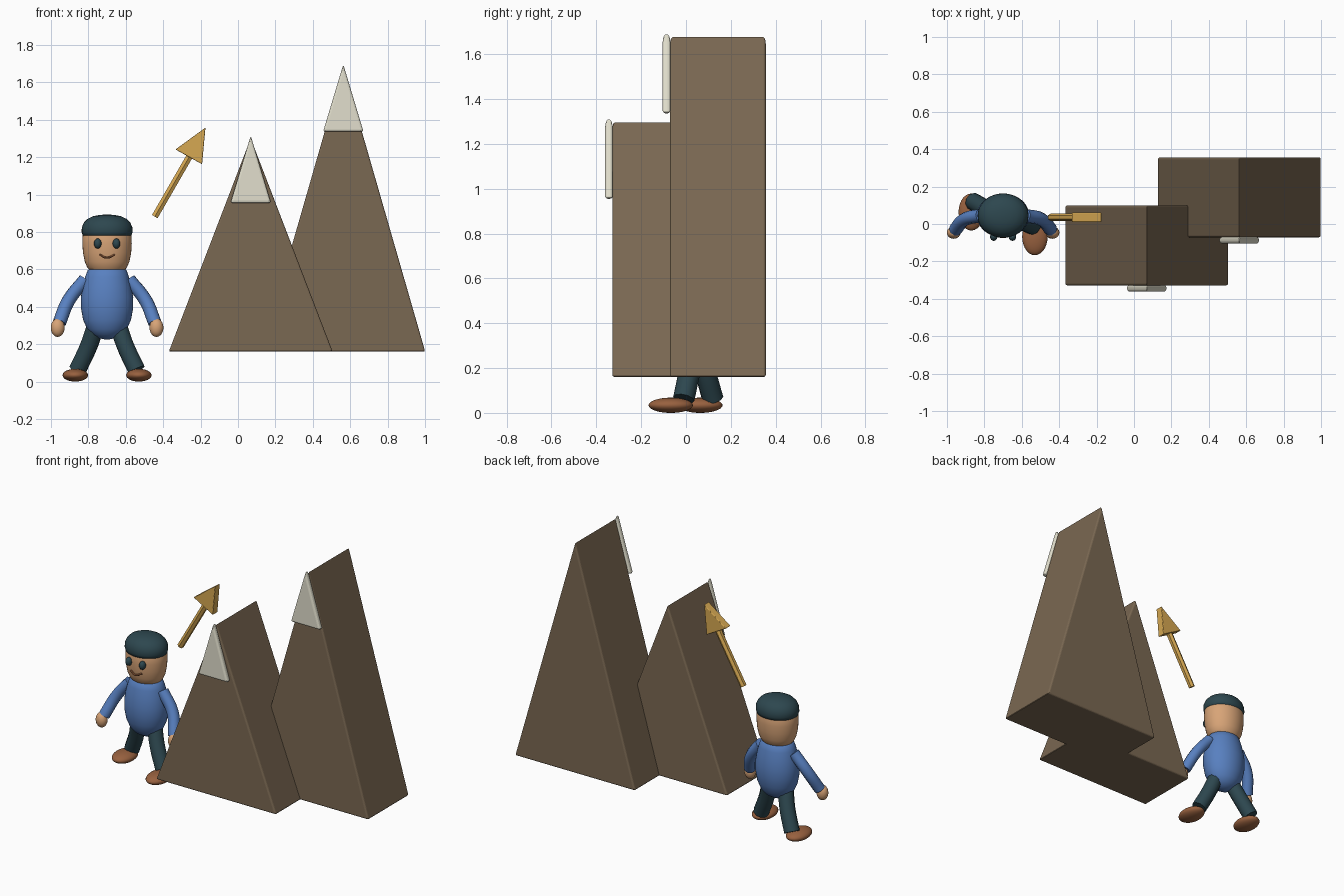
import bpy, bmesh, math
from mathutils import Vector

if "Cube" in bpy.data.objects:
    bpy.data.objects.remove(bpy.data.objects["Cube"])


def material(name, rgb):
    lin = [((c / 255 + 0.055) / 1.055) ** 2.4 for c in rgb]
    m = bpy.data.materials.new(name)
    m.use_nodes = True
    m.diffuse_color = (*lin, 1)
    m.node_tree.nodes["Principled BSDF"].inputs["Base Color"].default_value = (*lin, 1)
    return m


ROCK = material("rock brown", (122, 104, 82))
SNOW = material("snow white", (226, 223, 205))
BLUE = material("shirt blue", (88, 128, 192))
SKIN = material("skin tan", (216, 164, 119))
TEAL = material("dark teal", (45, 71, 79))
SHOE = material("shoe brown", (152, 97, 63))
GOLD = material("arrow gold", (214, 168, 82))


def finish(name, mesh, mat, smooth=40):
    obj = bpy.data.objects.new(name, mesh)
    bpy.context.collection.objects.link(obj)
    mesh.materials.clear()
    mesh.materials.append(mat)
    bpy.ops.object.select_all(action="DESELECT")
    obj.select_set(True)
    bpy.context.view_layer.objects.active = obj
    if smooth:
        bpy.ops.object.shade_smooth_by_angle(angle=math.radians(smooth))
    return obj


def from_bmesh(name, bm, mat, smooth=40):
    bmesh.ops.recalc_face_normals(bm, faces=bm.faces)
    mesh = bpy.data.meshes.new(name)
    bm.to_mesh(mesh)
    bm.free()
    return finish(name, mesh, mat, smooth)


def prism(name, outline, y0, y1, mat, bevel):
    """Outline of (x, z) points extruded along y with rounded edges."""
    bm = bmesh.new()
    face = bm.faces.new([bm.verts.new((x, y0, z)) for x, z in outline])
    ext = bmesh.ops.extrude_face_region(bm, geom=[face])
    moved = [v for v in ext["geom"] if isinstance(v, bmesh.types.BMVert)]
    bmesh.ops.translate(bm, verts=moved, vec=(0, y1 - y0, 0))
    obj = from_bmesh(name, bm, mat, 0)
    mod = obj.modifiers.new("rounded edges", "BEVEL")
    mod.width, mod.segments = bevel, 3
    return obj


def lathe(name, profile, centre, depth, mat, sides=40):
    """Elliptical rings from (z, radius) pairs, squashed in y by depth."""
    bm = bmesh.new()
    rings = []
    for z, r in profile:
        rings.append([bm.verts.new((centre[0] + r * math.cos(a), centre[1] + r * depth * math.sin(a), z))
                      for a in (math.tau * i / sides for i in range(sides))])
    for low, high in zip(rings, rings[1:]):
        for i in range(sides):
            j = (i + 1) % sides
            bm.faces.new((low[i], low[j], high[j], high[i]))
    bm.faces.new(rings[0])
    bm.faces.new(rings[-1])
    return from_bmesh(name, bm, mat, 50)


def ellipsoid(name, centre, radii, mat):
    bm = bmesh.new()
    bmesh.ops.create_uvsphere(bm, u_segments=28, v_segments=16, radius=1)
    bmesh.ops.scale(bm, verts=bm.verts, vec=radii)
    bmesh.ops.translate(bm, verts=bm.verts, vec=centre)
    return from_bmesh(name, bm, mat)


def tube(name, points, radius, mat, sides=20):
    """Smooth round tube through the points, with flat ends."""
    curve = bpy.data.curves.new(name + " path", "CURVE")
    curve.dimensions = "3D"
    curve.bevel_depth = radius
    curve.bevel_resolution = sides // 4 - 2
    curve.use_fill_caps = True
    spline = curve.splines.new("BEZIER")
    spline.bezier_points.add(len(points) - 1)
    for bp, p in zip(spline.bezier_points, points):
        bp.co = p
        bp.handle_left_type = bp.handle_right_type = "AUTO"
    temp = bpy.data.objects.new("temp", curve)
    bpy.context.collection.objects.link(temp)
    bpy.context.view_layer.update()
    graph = bpy.context.evaluated_depsgraph_get()
    mesh = bpy.data.meshes.new_from_object(temp.evaluated_get(graph))
    bpy.data.objects.remove(temp)
    return finish(name, mesh, mat)


# Mountains and their snow plates
def mountain(name, x, front, height):
    base = 0.16
    prism(name, [(x - 0.438, base), (x + 0.438, base), (x, height)], front, front + 0.427, ROCK, 0.01)
    prism(name + "_snow", [(x - 0.108, height - 0.346), (x + 0.108, height - 0.346), (x, height + 0.014)],
          front - 0.033, front + 0.001, SNOW, 0.012)


mountain("near_mountain", 0.068, -0.328, 1.301)
mountain("far_mountain", 0.563, -0.071, 1.682)

# Arrow pointing up and to the side
tube("arrow_shaft", [(-0.445, 0.036, 0.882), (-0.25, 0.036, 1.22)], 0.02, GOLD, 12)
prism("arrow_head", [(-0.334, 1.241), (-0.192, 1.162), (-0.174, 1.358)], 0.011, 0.061, GOLD, 0.004)

# Person: body, head and cap
CX, CY = -0.70, 0.045
lathe("shirt", [(0.225, 0.01), (0.232, 0.045), (0.25, 0.078), (0.28, 0.106), (0.33, 0.128), (0.39, 0.139),
                (0.45, 0.14), (0.51, 0.13), (0.56, 0.117), (0.595, 0.104), (0.605, 0.09)], (CX, CY), 0.84, BLUE)
lathe("head", [(0.59, 0.088), (0.61, 0.106), (0.64, 0.119), (0.69, 0.129), (0.74, 0.132),
               (0.79, 0.13), (0.83, 0.11)], (CX, CY), 0.86, SKIN)
lathe("cap", [(0.776, 0.118), (0.781, 0.13), (0.80, 0.136), (0.825, 0.135), (0.85, 0.124), (0.87, 0.104),
              (0.884, 0.074), (0.891, 0.04), (0.893, 0.008)], (CX, CY), 0.87, TEAL)

# Face
for side, tag in ((1, "left"), (-1, "right")):
    ellipsoid(tag + "_eye", (CX + side * 0.05, -0.068, 0.738), (0.02, 0.022, 0.027), TEAL)
tube("mouth", [(CX - 0.04, -0.061, 0.678), (CX, -0.069, 0.662), (CX + 0.04, -0.061, 0.678)], 0.006, SHOE, 12)

# Arms and legs, with the left foot striding forward
for side, tag in ((1, "left"), (-1, "right")):
    tube(tag + "_arm", [(CX + side * 0.118, 0.045, 0.545), (CX + side * 0.205, 0.025, 0.435),
                        (CX + side * 0.255, -0.03, 0.315)], 0.036, BLUE)
    ellipsoid(tag + "_hand", (CX + side * 0.264, -0.046, 0.288), (0.037, 0.033, 0.049), SKIN)
    ankle = CY + 0.01 - side * 0.065
    tube(tag + "_leg", [(CX + side * 0.06, CY, 0.30), (CX + side * 0.098, (CY + ankle) / 2, 0.19),
                        (CX + side * 0.158, ankle, 0.062)], 0.048, TEAL)
    ellipsoid(tag + "_shoe", (CX + side * 0.17, -0.002 - side * 0.066, 0.034), (0.068, 0.099, 0.034), SHOE)
